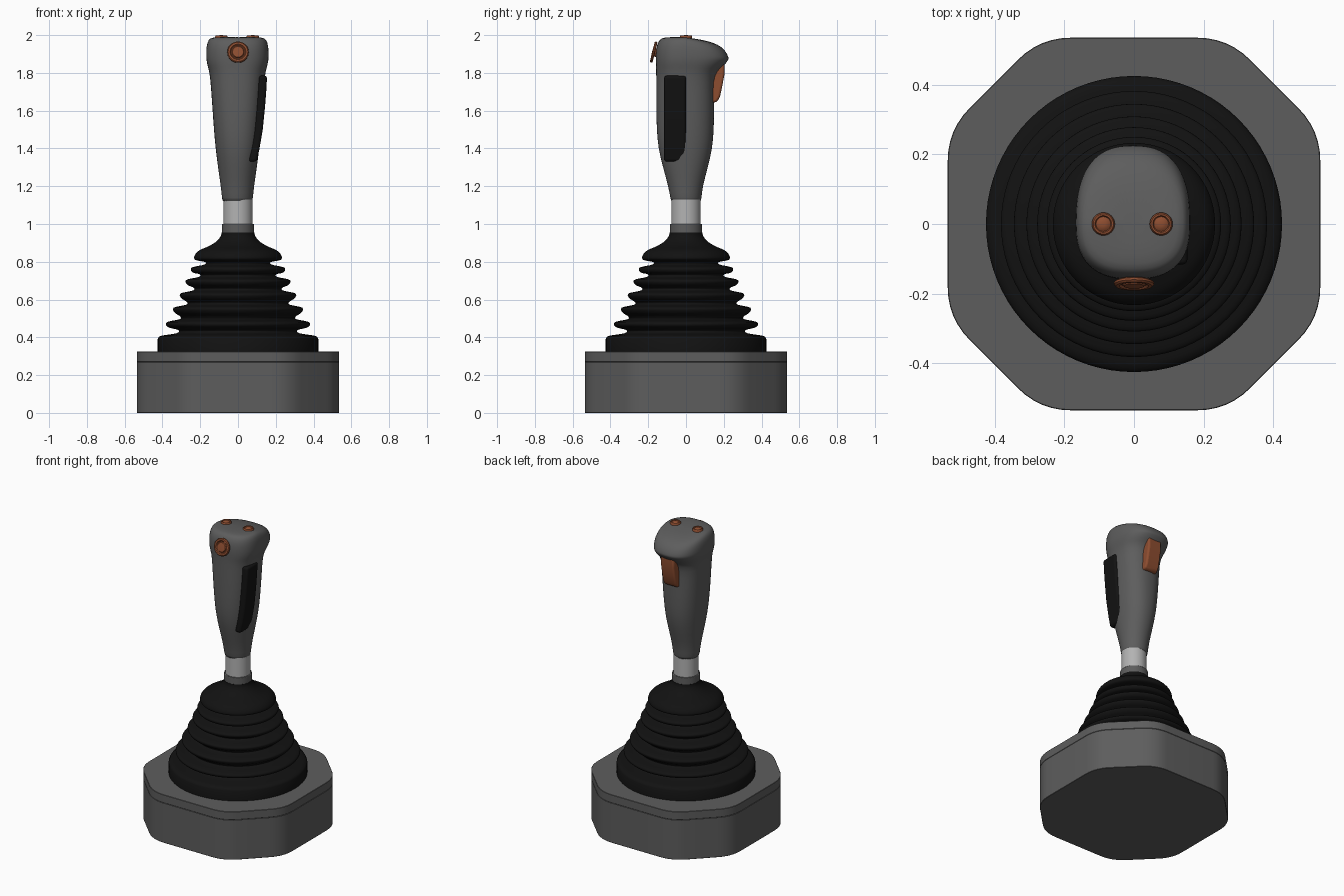
import bpy, bmesh, math
from mathutils import Vector, Matrix

if "Cube" in bpy.data.objects:
    bpy.data.objects.remove(bpy.data.objects["Cube"])


def material(name, rgb):
    m = bpy.data.materials.new(name)
    m.diffuse_color = (*rgb, 1)
    m.use_nodes = True
    m.node_tree.nodes["Principled BSDF"].inputs["Base Color"].default_value = m.diffuse_color
    return m


GREY = material("dark_grey", (0.11, 0.11, 0.11))
BLACK = material("black_rubber", (0.006, 0.006, 0.006))
METAL = material("light_metal", (0.45, 0.45, 0.45))
RUST = material("rust_orange", (0.27, 0.075, 0.03))


def loft(name, rings, mat, bevel=0, segs=3, subsurf=0, angle=35, matrix=None):
    """Skin a stack of equal-length rings and cap both ends."""
    bm = bmesh.new()
    vs = [[bm.verts.new(p) for p in r] for r in rings]
    n = len(vs[0])
    for a, b in zip(vs, vs[1:]):
        for i in range(n):
            j = (i + 1) % n
            bm.faces.new((a[i], a[j], b[j], b[i]))
    bm.faces.new(vs[0][::-1])
    bm.faces.new(vs[-1])
    bmesh.ops.recalc_face_normals(bm, faces=bm.faces)
    me = bpy.data.meshes.new(name)
    bm.to_mesh(me)
    bm.free()
    me.materials.append(mat)
    ob = bpy.data.objects.new(name, me)
    bpy.context.collection.objects.link(ob)
    if matrix:
        ob.matrix_world = matrix
    if bevel:
        m = ob.modifiers.new("bevel", 'BEVEL')
        m.width, m.segments, m.limit_method = bevel, segs, 'ANGLE'
    if subsurf:
        m = ob.modifiers.new("subsurf", 'SUBSURF')
        m.levels = m.render_levels = subsurf
    bpy.ops.object.select_all(action='DESELECT')
    ob.select_set(True)
    bpy.context.view_layer.objects.active = ob
    bpy.ops.object.shade_smooth_by_angle(angle=math.radians(angle))
    return ob


def lathe(name, profile, mat, n=64, **kw):
    rings = [[(r * math.cos(2 * math.pi * i / n), r * math.sin(2 * math.pi * i / n), z)
              for i in range(n)] for r, z in profile]
    return loft(name, rings, mat, **kw)


def smooth_path(pts, k=5):
    """Catmull-Rom curve through 2D points."""
    p = [Vector(q) for q in [pts[0], *pts, pts[-1]]]
    out = []
    for a, b, c, d in zip(p, p[1:], p[2:], p[3:]):
        for s in range(k):
            t = s / k
            out.append(0.5 * (2 * b + (c - a) * t + (2 * a - 5 * b + 4 * c - d) * t * t
                              + (3 * b - a - 3 * c + d) * t ** 3))
    return [tuple(v) for v in out] + [tuple(pts[-1])]


def rounded_octagon(half, corner, cut, k=6):
    """Octagon outline whose corners are replaced by quadratic arcs."""
    base = [(half, -corner), (half, corner), (corner, half), (-corner, half),
            (-half, corner), (-half, -corner), (-corner, -half), (corner, -half)]
    base = [Vector(p) for p in base]
    out = []
    for i, p in enumerate(base):
        a = p + (base[i - 1] - p).normalized() * cut
        b = p + (base[(i + 1) % 8] - p).normalized() * cut
        for s in range(k + 1):
            t = s / k
            out.append((1 - t) ** 2 * a + 2 * t * (1 - t) * p + t * t * b)
    return out


# base box and its lid, split by a fine seam
outline = rounded_octagon(0.535, 0.27, 0.09)
for name, z0, z1 in (("base_box", 0, 0.27), ("base_lid", 0.27, 0.325)):
    loft(name, [[(p.x, p.y, z) for p in outline] for z in (z0, z1)], GREY, bevel=0.002, segs=1)

# rubber bellows boot
folds = [(0.40, 0.41), (0.325, 0.422), (0.315, 0.438)]
peaks = [(0.38, 0.468), (0.344, 0.545), (0.308, 0.62), (0.277, 0.692), (0.249, 0.757)]
for r, z in peaks:
    folds += [(r - 0.008, z - 0.013), (r - 0.004, z + 0.012),
              (r - 0.07, z + 0.028), (r - 0.074, z + 0.042)]
folds += [(0.226, 0.81), (0.23, 0.832), (0.205, 0.86), (0.15, 0.885),
          (0.112, 0.91), (0.092, 0.935), (0.087, 0.955)]
lathe("bellows_boot", [(0.425, 0.32), (0.425, 0.392), (0.418, 0.404)] + smooth_path(folds),
      BLACK, n=80, angle=60)

# collar and metal shaft
lathe("collar", [(0.085, 0.94), (0.085, 1.0)], GREY, bevel=0.004)
lathe("shaft", [(0.078, 0.98), (0.078, 1.13)], METAL)

# grip: z, half width, front y, back y, exponent, backward tilt
sections = [
    (1.115, .080, -.080, .080, 2.0, 0), (1.13, .081, -.081, .081, 2.0, 0),
    (1.20, .088, -.094, .088, 2.0, 0), (1.30, .103, -.122, .116, 2.1, 0),
    (1.40, .116, -.147, .140, 2.2, 0), (1.50, .125, -.156, .148, 2.3, 0),
    (1.65, .135, -.158, .150, 2.4, 0), (1.76, .143, -.158, .150, 2.4, 0),
    (1.81, .150, -.158, .168, 2.4, 0), (1.84, .159, -.159, .205, 2.5, 0),
    (1.87, .165, -.160, .225, 2.5, 0), (1.90, .166, -.160, .228, 2.5, .1),
    (1.945, .164, -.156, .213, 2.5, .15), (1.977, .154, -.140, .185, 2.5, .2),
    (1.988, .136, -.120, .150, 2.5, .2), (1.990, .070, -.060, .080, 2.3, .15)]


def grip_ring(z, w, front, back, e, tilt, n=40):
    ring = []
    for i in range(n):
        c, s = math.cos(2 * math.pi * i / n), math.sin(2 * math.pi * i / n)
        x = math.copysign(abs(c) ** (2 / e), c) * w
        y = abs(s) ** (2 / e) * (back if s > 0 else front)
        ring.append((x - 0.003, y, z - tilt * max(y, 0)))
    return ring


loft("grip", [grip_ring(*s) for s in sections], GREY, subsurf=1, angle=60)


def prism(name, profile, axis, a, b, mat, bevel):
    """Extrude a (u, z) profile along x or y."""
    put = (lambda u, z, t: (t, u, z)) if axis == 'x' else (lambda u, z, t: (u, t, z))
    loft(name, [[put(u, z, t) for u, z in profile] for t in (a, b)], mat, bevel=bevel, segs=4,
         angle=45)


# rubber palm pad on the right side
outer = [(.099, 1.33), (.114, 1.40), (.131, 1.50), (.143, 1.62), (.150, 1.71), (.154, 1.785)]
prism("palm_pad", outer + [(x - 0.045, z) for x, z in reversed(outer)], 'y', -0.116, 0.0,
      BLACK, 0.014)

# trigger under the back of the head
prism("trigger", [(.11, 1.65), (.137, 1.64), (.166, 1.648), (.180, 1.675), (.192, 1.73),
                  (.203, 1.79), (.203, 1.85), (.11, 1.85)], 'x', -0.05, 0.05, RUST, 0.012)

# two push buttons on top
button = [(.033, -.02), (.033, .004), (.029, .010), (.024, .010), (.021, .005),
          (.019, .006), (.015, .009), (.006, .011)]
for name, x in (("top_button_left", -0.088), ("top_button_right", 0.078)):
    lathe(name, button, RUST, n=32, matrix=Matrix.Translation((x, 0, 1.989)))

# thumb hat switch on the front, leaning upward
hat = [(.022, -.05), (.022, 0), (.052, 0), (.057, .004), (.057, .010), (.052, .015),
       (.042, .015), (.037, .009), (.033, .009), (.029, .015), (.010, .016)]
lathe("thumb_switch", hat, RUST, n=40,
      matrix=Matrix.Translation((0, -0.164, 1.908)) @ Matrix.Rotation(math.radians(76), 4, 'X'))
